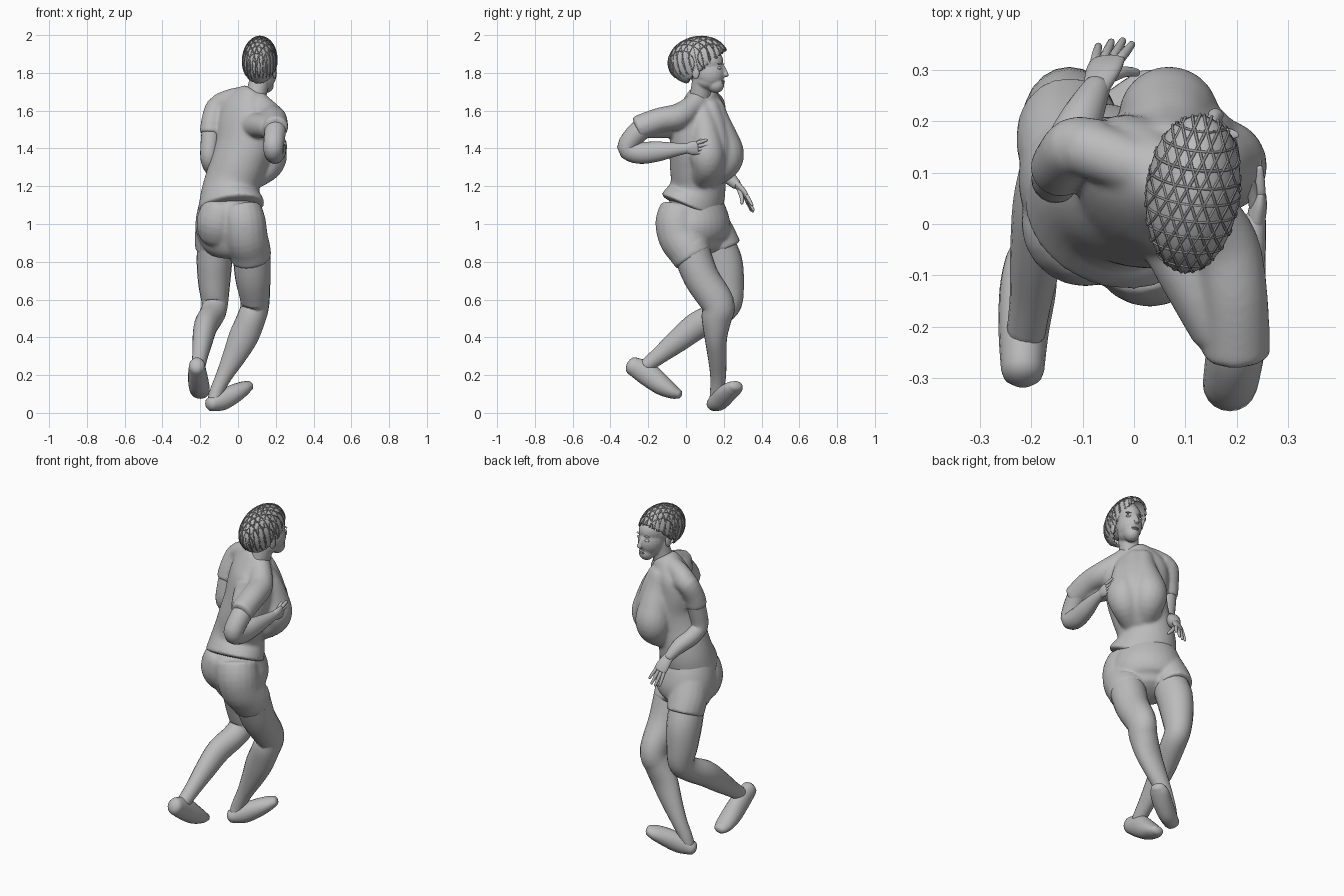
import bpy, bmesh, math
from mathutils import Vector, Matrix

cube = bpy.data.objects.get("Cube")
if cube:
    bpy.data.objects.remove(cube, do_unlink=True)


def material(name, level):
    mat = bpy.data.materials.new(name)
    mat.use_nodes = True
    colour = (level, level, level, 1)
    mat.diffuse_color = colour
    for node in mat.node_tree.nodes:
        if node.type == 'BSDF_PRINCIPLED':
            node.inputs["Base Color"].default_value = colour
    return mat


GREY = material("plain grey", 0.5)
DARK = material("strand grey", 0.28)
CHEST = Vector((0.77, -0.64, 0))      # width direction of the turned torso
HEAD = Vector((0.97, -0.26, 0))       # width direction of the head
FACE = Vector((0.26, 0.97, 0))        # direction the face looks
TURN = math.atan2(HEAD.y, HEAD.x)
X = Vector((1, 0, 0))


def spline(points, steps):
    """Catmull-Rom through points given as x, y, z, half width, half depth."""
    pts = [p if len(p) == 5 else (*p, p[3]) for p in points]
    pts = [Vector(p) for p in pts]
    out = []
    for i in range(len(pts) - 1):
        p0, p1 = pts[max(i - 1, 0)], pts[i]
        p2, p3 = pts[i + 1], pts[min(i + 2, len(pts) - 1)]
        for k in range(steps):
            t = k / steps
            out.append(0.5 * (2 * p1 + (p2 - p0) * t
                              + (2 * p0 - 5 * p1 + 4 * p2 - p3) * t * t
                              + (3 * p1 - p0 - 3 * p2 + p3) * t ** 3))
    return out + [pts[-1]]


def tube(bm, points, side=X, cap=0.7, sides=20, steps=4):
    """Loft an oval section along a path and round off both ends."""
    path = spline(points, steps)
    centres = [Vector(p[:3]) for p in path]
    rings = []
    last = len(path) - 1
    for i, p in enumerate(path):
        t = (centres[min(i + 1, last)] - centres[max(i - 1, 0)]).normalized()
        ends = [(0, 1)]
        r = min(p[3], p[4]) * cap
        dome = [(r * math.sin(q), math.cos(q)) for q in (0.5, 1.0, 1.4)]
        if i == 0:
            ends = [(-o, s) for o, s in reversed(dome)] + ends
        if i == last:
            ends += dome
        u = (side - t * side.dot(t)).normalized()
        v = t.cross(u)
        for offset, s in ends:
            ring = []
            for k in range(sides):
                q = 2 * math.pi * k / sides
                ring.append(bm.verts.new(centres[i] + t * offset
                                         + u * p[3] * s * math.cos(q)
                                         + v * p[4] * s * math.sin(q)))
            rings.append(ring)
    for a, b in zip(rings, rings[1:]):
        for k in range(sides):
            n = (k + 1) % sides
            bm.faces.new((a[k], a[n], b[n], b[k]))
    bm.faces.new(rings[0])
    bm.faces.new(rings[-1])


def ball(bm, centre, size):
    matrix = (Matrix.Translation(centre) @ Matrix.Rotation(TURN, 4, 'Z')
              @ Matrix.Diagonal((*size, 1)))
    bmesh.ops.create_uvsphere(bm, u_segments=20, v_segments=12, radius=1, matrix=matrix)


def finish(name, bm, voxel=0, soften=8, mat=GREY):
    """Turn the mesh into an object; a voxel size melts overlapping pieces together."""
    bmesh.ops.recalc_face_normals(bm, faces=bm.faces)
    for face in bm.faces:
        face.smooth = True
    mesh = bpy.data.meshes.new(name)
    bm.to_mesh(mesh)
    bm.free()
    mesh.materials.append(mat)
    obj = bpy.data.objects.new(name, mesh)
    bpy.context.collection.objects.link(obj)
    if voxel:
        remesh = obj.modifiers.new("fuse", 'REMESH')
        remesh.mode = 'VOXEL'
        remesh.voxel_size = voxel
        remesh.use_smooth_shade = True
        smooth = obj.modifiers.new("soften", 'SMOOTH')
        smooth.factor = 0.5
        smooth.iterations = soften
    return obj


# Shirt: torso, bust, shoulders, shoulder blade and short sleeves
bm = bmesh.new()
tube(bm, [(-.037, .024, 1.085, .19, .158), (-.04, .055, 1.16, .165, .146),
          (-.028, .064, 1.23, .153, .138), (.003, .06, 1.32, .156, .138),
          (.033, .062, 1.42, .165, .135), (.04, .068, 1.53, .174, .122),
          (.045, .078, 1.6, .162, .108), (.065, .08, 1.66, .11, .085),
          (.088, .08, 1.7, .07, .064)], CHEST, cap=0.1, sides=32)
tube(bm, [(.06, .145, 1.62, .06), (.07, .16, 1.54, .075), (.07, .188, 1.45, .09),
          (.068, .21, 1.37, .098), (.062, .19, 1.31, .088), (.03, .12, 1.24, .06)])
tube(bm, [(.12, .085, 1.62, .04), (.14, .095, 1.54, .065), (.16, .11, 1.44, .08),
          (.168, .113, 1.365, .092), (.15, .11, 1.305, .082), (.08, .08, 1.24, .06)])
tube(bm, [(.095, .125, 1.62, .055), (.11, .138, 1.52, .075), (.118, .15, 1.4, .09),
          (.11, .14, 1.32, .082), (.06, .12, 1.24, .06)])
tube(bm, [(-.1, .15, 1.632, .058), (-.03, .125, 1.662, .056), (.07, .085, 1.672, .055),
          (.13, .03, 1.62, .06), (.175, -.04, 1.57, .068), (.195, -.14, 1.55, .066),
          (.2, -.255, 1.508, .066)], cap=0.2)
tube(bm, [(.07, -.01, 1.52, .07), (.12, -.11, 1.52, .065), (.17, -.21, 1.51, .058)], cap=0.2)
tube(bm, [(-.07, .145, 1.63, .06), (-.113, .15, 1.615, .06),
          (-.138, .122, 1.54, .058), (-.145, .107, 1.48, .058)], cap=0.1)
finish("shirt", bm, 0.008, 12)

# Shorts: pelvis, with each seat cheek running on into its leg
bm = bmesh.new()
tube(bm, [(-.045, .035, 1.12, .165, .14), (-.045, .05, 1.04, .188, .16),
          (-.04, .06, .97, .196, .163), (-.035, .065, .9, .175, .135),
          (-.03, .075, .86, .14, .105)], CHEST, cap=0.3, sides=32)
tube(bm, [(.015, -.028, 1.07, .112), (.03, -.045, 1.01, .117), (.042, -.03, .93, .116),
          (.06, .01, .87, .112), (.07, .04, .82, .108)], cap=0.15)
tube(bm, [(-.08, -.01, 1.08, .11), (-.1, 0, 1.01, .12), (-.1, .03, .95, .11)], cap=0.5)
tube(bm, [(-.11, .12, 1.0, .11), (-.123, .16, .93, .107), (-.127, .19, .865, .1, .108)], cap=0.05)
finish("shorts", bm, 0.008, 10)

# Legs
bm = bmesh.new()
tube(bm, [(.07, .02, .88, .1), (.078, .08, .72, .094), (.09, .168, .58, .076, .088),
          (.07, .162, .5, .076, .08), (.028, .158, .4, .077, .06), (-.02, .165, .3, .062, .05),
          (-.072, .17, .2, .044, .042), (-.11, .165, .12, .037), (-.125, .16, .07, .036)])
finish("right_leg", bm)
bm = bmesh.new()
tube(bm, [(-.118, .15, .92, .095), (-.125, .193, .8, .094, .105), (-.126, .215, .68, .084, .092),
          (-.123, .22, .58, .07, .076), (-.135, .17, .525, .068), (-.17, .06, .463, .063, .072),
          (-.187, -.04, .385, .054, .062), (-.2, -.14, .305, .042, .046), (-.21, -.21, .25, .038)])
finish("left_leg", bm)

# Shoes
bm = bmesh.new()
tube(bm, [(-.143, .148, .046, .042, .038), (-.085, .178, .067, .048, .054),
          (-.02, .215, .102, .054, .05), (.03, .25, .13, .052, .038),
          (.055, .264, .142, .04, .028)], Vector((-.5, .86, -.1)))
finish("right_shoe", bm)
bm = bmesh.new()
tube(bm, [(-.217, -.285, .25, .042, .048), (-.215, -.21, .21, .049, .062),
          (-.207, -.13, .148, .055, .054), (-.2, -.07, .112, .05, .038),
          (-.195, -.04, .1, .038, .026)])
finish("left_shoe", bm)

# Arms
bm = bmesh.new()
tube(bm, [(.2, -.18, 1.53, .055), (.197, -.25, 1.49, .057), (.187, -.312, 1.405, .053),
          (.193, -.25, 1.377, .051, .058), (.21, -.15, 1.384, .044, .053),
          (.228, -.05, 1.395, .029, .035), (.236, .01, 1.4, .021, .026)])
finish("right_arm", bm)
bm = bmesh.new()
tube(bm, [(-.135, .125, 1.55, .052), (-.147, .1, 1.44, .05), (-.152, .09, 1.35, .047),
          (-.133, .14, 1.3, .047), (-.1, .21, 1.26, .04), (-.073, .265, 1.21, .027)])
finish("left_arm", bm)


def hand(name, wrist, palm, knuckle, tip, spread, thumb):
    """Flat palm with four fanned fingers and a thumb."""
    wrist, palm, knuckle, tip, spread, thumb = map(Vector, (wrist, palm, knuckle, tip, spread, thumb))
    bm = bmesh.new()
    tube(bm, [(*wrist, .026, .019), (*palm, .036, .017), (*knuckle, .036, .013)], spread, cap=0.5)
    for k, length in zip((-1.5, -0.5, 0.5, 1.5), (0.85, 1.0, 1.0, 0.75)):
        start = knuckle + spread * k * 0.017
        end = knuckle + (tip - knuckle) * length + spread * k * 0.024
        mid = (start + end) / 2
        tube(bm, [(*start, .01), (*mid, .0095), (*end, .007)], spread, sides=10, steps=2)
    tube(bm, [(*wrist.lerp(palm, 0.5), .014), (*palm.lerp(thumb, 0.6), .011), (*thumb, .008)],
         Vector((1, .3, .2)), sides=10, steps=2)
    finish(name, bm)


hand("right_hand", (.236, 0, 1.4), (.242, .035, 1.402), (.244, .06, 1.404),
     (.24, .125, 1.41), (.1, 0, .99), (.225, .085, 1.45))
hand("left_hand", (-.076, .258, 1.22), (-.06, .298, 1.175), (-.052, .318, 1.145),
     (-.033, .356, 1.07), (.93, .1, .3), (.005, .295, 1.11))

# Neck, skull, forehead, cheeks, jaw, chin and nose
bm = bmesh.new()
tube(bm, [(.075, .065, 1.62, .06), (.1, .078, 1.7, .055), (.118, .09, 1.78, .055)])
for centre, size in (((.12, .065, 1.865), (.075, .125, .105)),
                     ((.137, .113, 1.86), (.068, .086, .075)),
                     ((.138, .125, 1.8), (.067, .082, .086)),
                     ((.135, .115, 1.757), (.056, .07, .046)),
                     ((.148, .157, 1.737), (.042, .046, .044))):
    ball(bm, centre, size)
tube(bm, [(.153, .195, 1.835, .009), (.157, .208, 1.805, .012), (.16, .214, 1.787, .017, .013)], HEAD)
finish("head", bm, 0.005)

# Eyes, brows, ears and lips
bm = bmesh.new()
for sign in (-1, 1):
    eye = Vector((.138, .125, 1.826)) + FACE * 0.062 + HEAD * sign * 0.032
    ball(bm, eye, (.016, .01, .008))
    ball(bm, eye + Vector((0, 0, .022)), (.02, .009, .003))
    ball(bm, Vector((.124, .07, 1.8)) + HEAD * sign * 0.071, (.009, .02, .032))
for z in (1.747, 1.756):
    ball(bm, (.157, .196, z), (.02, .008, .005))
finish("eyes_ears_and_lips", bm)

# Hair: cropped cap cut along the hairline, with crossing strands over it
shape = (Matrix.Translation((.115, .064, 1.866)) @ Matrix.Rotation(-0.12, 4, 'Z')
         @ Matrix.Rotation(0.22, 4, 'X') @ Matrix.Diagonal((.091, .161, .126, 1)))


def below_hairline(p):
    return p.z < 1.735 + p.y * 0.85


bm = bmesh.new()
bmesh.ops.create_uvsphere(bm, u_segments=48, v_segments=32, radius=1, matrix=shape)
bmesh.ops.delete(bm, geom=[v for v in bm.verts if below_hairline(v.co)], context='VERTS')
thick = finish("hair_cap", bm).modifiers.new("thickness", 'SOLIDIFY')
thick.thickness = 0.008

curve = bpy.data.curves.new("hair_strands", 'CURVE')
curve.dimensions = '3D'
curve.bevel_depth = 0.003
curve.bevel_resolution = 0
for angle in (-0.65, 0.65, math.pi / 2):
    normal = Vector((math.cos(angle), math.sin(angle), 0))
    along = Vector((-normal.y, normal.x, 0))
    for k in range(-4, 5):
        d = k * 0.21
        r = math.sqrt(1 - d * d)
        run = []
        for s in range(61):
            q = -0.6 + s / 60 * (math.pi + 1.2)
            p = shape @ (normal * d + along * r * math.cos(q) + Vector((0, 0, r * math.sin(q))))
            if not below_hairline(p):
                run.append(p)
        if len(run) > 3:
            strand = curve.splines.new('POLY')
            strand.points.add(len(run) - 1)
            for point, p in zip(strand.points, run):
                point.co = (*p, 1)
curve.materials.append(DARK)
bpy.context.collection.objects.link(bpy.data.objects.new("hair_strands", curve))
